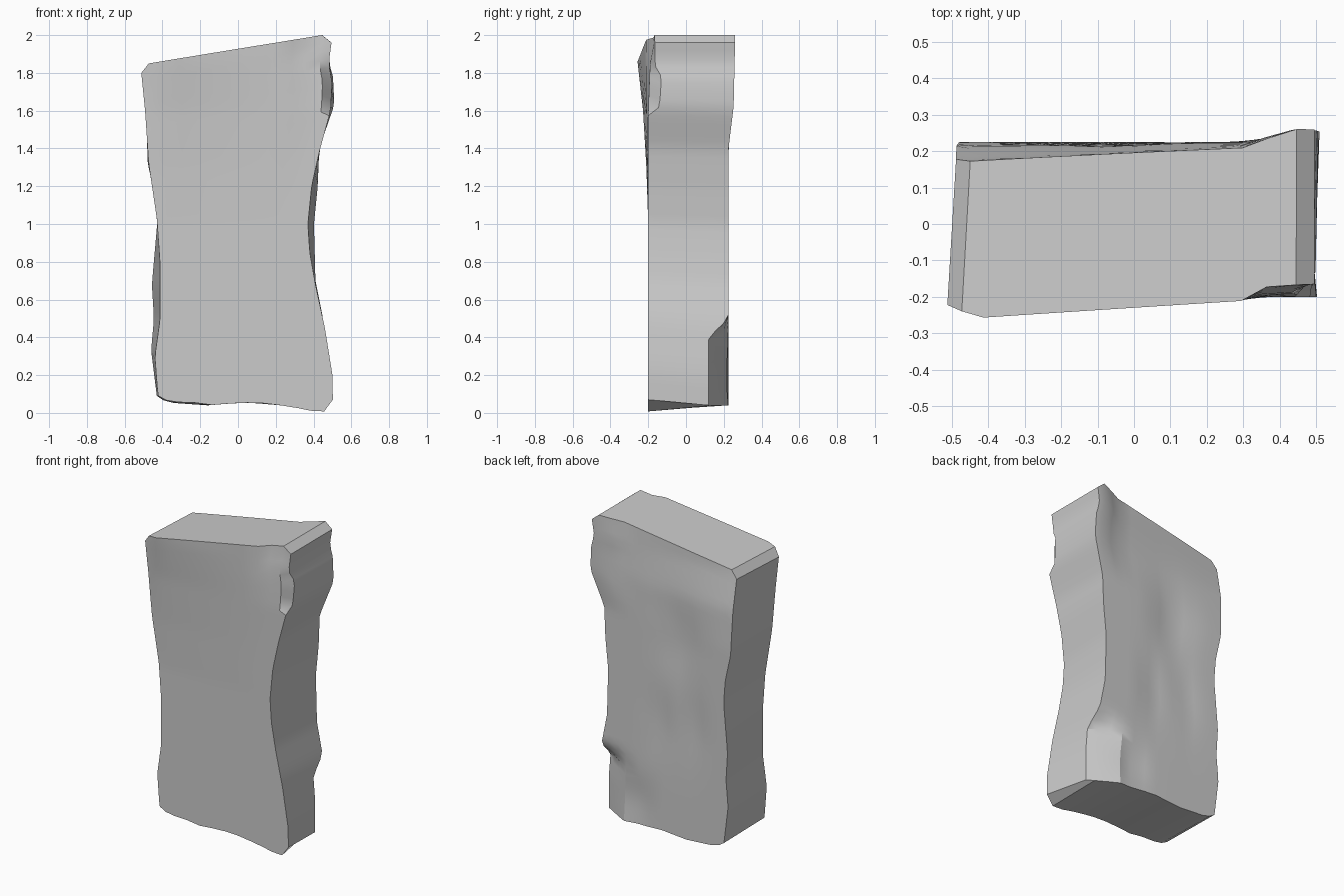
import bpy, math

if "Cube" in bpy.data.objects:
    bpy.data.objects.remove(bpy.data.objects["Cube"])

def interp(pts, v):
    # piecewise linear lookup through (position, value) pairs
    if v <= pts[0][0]:
        return pts[0][1]
    for (a, p), (b, q) in zip(pts, pts[1:]):
        if v <= b:
            return p + (q - p) * (v - a) / (b - a)
    return pts[-1][1]

# side outlines: x against z, for the front and back faces
FL = [(.05, -.41), (.1, -.425), (.3, -.44), (.5, -.412), (.8, -.413), (1.03, -.43),
      (1.32, -.473), (1.6, -.492), (1.8, -.512)]
FR = [(.08, .502), (.2, .5), (.45, .46), (.68, .41), (.85, .38), (1.0, .37), (1.2, .39),
      (1.38, .43), (1.6, .49), (1.75, .498), (1.85, .48), (1.96, .495)]
BL = [(.09, -.43), (.33, -.46), (.5, -.445), (.68, -.456), (1.0, -.428), (1.15, -.44),
      (1.32, -.478), (1.6, -.487), (1.8, -.488)]
BR = [(.05, .47), (.25, .47), (.5, .45), (.7, .41), (1.0, .402), (1.2, .422),
      (1.4, .43), (1.63, .51), (1.78, .503), (1.86, .48), (1.96, .495)]
# bottom and top edges: z against fraction of width
BOT_F = [(0, .09), (.06, .055), (.15, .06), (.3, .042), (.47, .055), (.63, .05),
         (.8, .025), (.92, .002), (.97, .012), (1, .07)]
BOT_B = [(0, .09), (.06, .055), (.3, .04), (.5, .055), (.8, .04), (1, .04)]
TOP = [(0, 1.80), (.04, 1.85), (.95, 2.0), (1, 1.96)]
COLS = [0, .04, .1, .2, .3, .4, .5, .6, .7, .8, .87, .95, 1]
N = 44

# depth of the front face across the width
F0 = [(1.0, -.2), (1.3, -.207), (1.6, -.218), (1.8, -.222)]
F1 = [(1.0, -.2), (1.3, -.21), (1.6, -.228), (1.86, -.258)]
F2 = [(1.0, -.2), (1.6, -.208), (1.98, -.211)]
F3 = [(1.0, -.2), (1.6, -.2), (1.85, -.19), (1.97, -.167)]
F4 = [(1.0, -.2), (1.58, -.2), (1.62, -.14), (1.78, -.13), (1.84, -.165)]

def front_y(f, z):
    return interp([(0, interp(F0, z)), (.08, interp(F1, z)), (.8, interp(F2, z)),
                   (.88, interp(F3, z)), (.95, interp(F3, z)), (1, interp(F4, z))], f)

# depth of the back face, with shallow hollows and a chipped lower corner
B0 = [(1.35, .225), (1.6, .215), (1.84, .17)]
B1 = [(1.4, .225), (1.65, .225), (1.97, .21)]
B2 = [(1.4, .225), (1.62, .252), (1.97, .26)]
CHIP = [(.4, .12), (.5, .225)]
HOLLOWS = [(.4, 1.3, .14, .25, .025), (.55, .75, .08, .25, .02),
           (.28, .8, .07, .25, .018), (.72, .2, .08, .16, .025)]

def back_y(f, z):
    y = interp([(0, interp(B0, z)), (.82, interp(B1, z)), (.92, interp(B2, z)), (1, interp(B2, z))], f)
    for cf, cz, wf, wz, d in HOLLOWS:
        y -= d * math.exp(-((f - cf) / wf) ** 2 - ((z - cz) / wz) ** 2)
    if f > .8:
        y = min(y, y + (interp(CHIP, z) - .225) * (f - .8) / .2)
    return y

verts, faces = [], []
C = len(COLS)
for left, right, bot, depth in ((FL, FR, BOT_F, front_y), (BL, BR, BOT_B, back_y)):
    for i in range(N + 1):
        for f in COLS:
            lo, hi = interp(bot, f), interp(TOP, f)
            z = lo + (hi - lo) * i / N
            xl, xr = interp(left, z), interp(right, z)
            verts.append((xl + (xr - xl) * f, depth(f, z), z))

# front and back skins
B = C * (N + 1)
for i in range(N):
    for j in range(C - 1):
        a = i * C + j
        faces.append((a, a + 1, a + C + 1, a + C))
        faces.append((B + a, B + a + C, B + a + C + 1, B + a + 1))
# rim joining the two skins
ring = ([j for j in range(C)] + [i * C + C - 1 for i in range(1, N + 1)]
        + [N * C + j for j in range(C - 2, -1, -1)] + [i * C for i in range(N - 1, 0, -1)])
for a, b in zip(ring, ring[1:] + ring[:1]):
    faces.append((b, a, B + a, B + b))

mesh = bpy.data.meshes.new("stone_slab")
mesh.from_pydata(verts, [], faces)
mesh.update()
slab = bpy.data.objects.new("stone_slab", mesh)
bpy.context.collection.objects.link(slab)
bpy.context.view_layer.objects.active = slab
slab.select_set(True)
bpy.ops.object.shade_smooth_by_angle(angle=math.radians(30))
